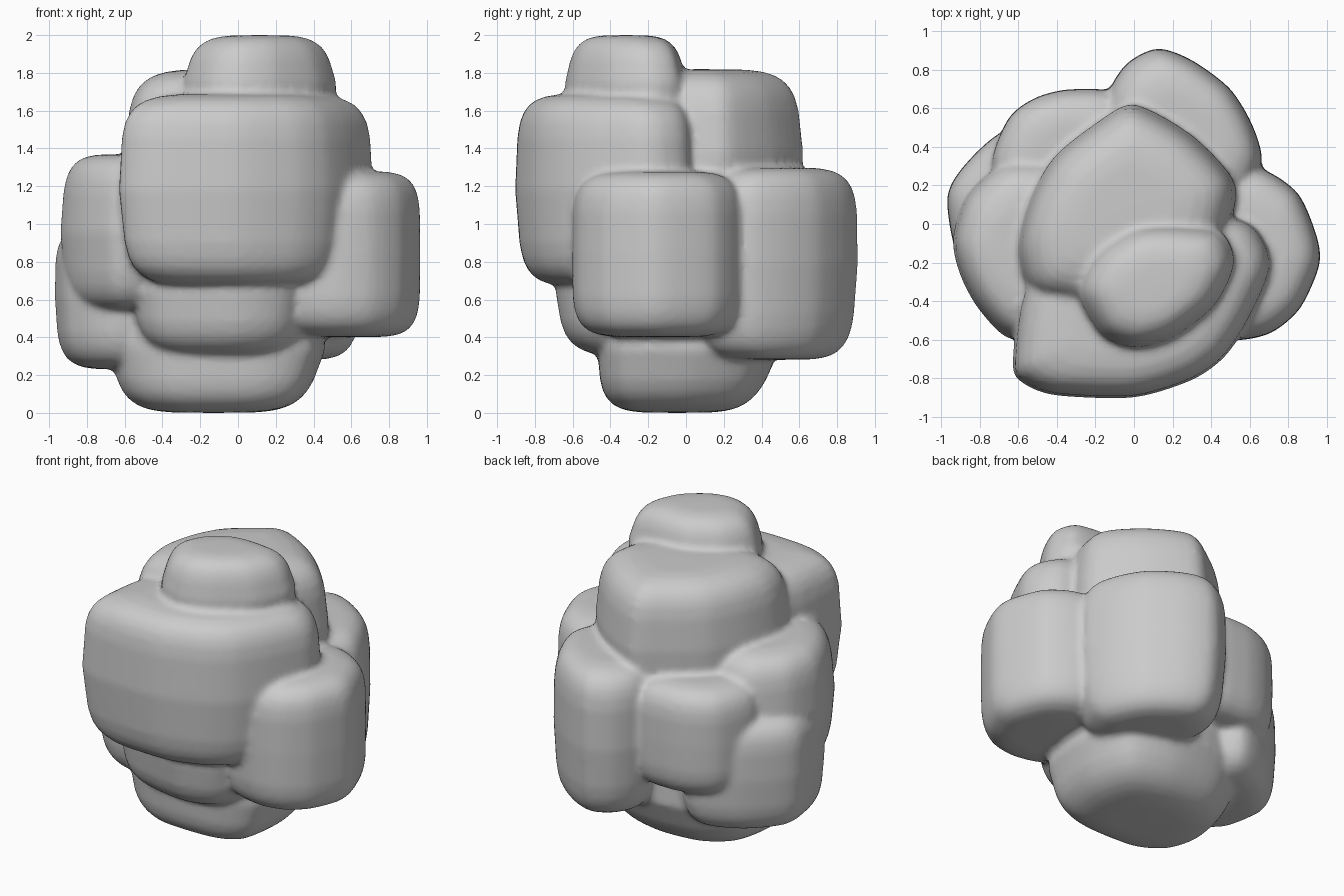
import bpy, bmesh, math
from mathutils import Vector

if "Cube" in bpy.data.objects:
    bpy.data.objects.remove(bpy.data.objects["Cube"])

bm = bmesh.new()
LEVELS, STEPS = 16, 5


def smooth_loop(pts):
    """Closed smooth curve through the outline points."""
    p = [Vector(q) for q in pts]
    n, out = len(p), []
    for i in range(n):
        a, b, c, d = p[i - 1], p[i], p[(i + 1) % n], p[(i + 2) % n]
        for k in range(STEPS):
            t = k / STEPS
            out.append(b + 0.4 * t * (c - a) * (1 - t) ** 2
                       + (c - b) * t * t * (3 - 2 * t)
                       - 0.4 * (d - b) * t * t * (1 - t))
    return out


def lump(outline, z0, z1, e=0.42, low=1.0, high=1.0, lean=(0, 0)):
    """Boxy rounded lump: plan outline swept through a superellipse profile.
    low / high taper the ends, lean shifts the lower end sideways."""
    loop = smooth_loop(outline)
    mid = Vector(((min(v.x for v in loop) + max(v.x for v in loop)) / 2,
                  (min(v.y for v in loop) + max(v.y for v in loop)) / 2))
    rings = []
    for j in range(1, LEVELS):
        a = -math.pi / 2 + math.pi * j / LEVELS
        h = math.copysign(abs(math.sin(a)) ** e, math.sin(a))
        s = math.cos(a) ** e * (1 + (high - 1) * max(h, 0) + (low - 1) * max(-h, 0))
        z = (z0 + z1) / 2 + h * (z1 - z0) / 2
        c = mid + Vector(lean) * max(-h, 0)
        rings.append([bm.verts.new((*(c + (v - mid) * s), z)) for v in loop])
    n = len(loop)
    for r, q in zip(rings, rings[1:]):
        for i in range(n):
            bm.faces.new((r[i], r[(i + 1) % n], q[(i + 1) % n], q[i]))
    for ring, c, z in ((rings[0], mid + Vector(lean), z0), (rings[-1], mid, z1)):
        tip = bm.verts.new((*c, z))
        for i in range(n):
            bm.faces.new((ring[i], ring[(i + 1) % n], tip))


# Base
lump([(-0.68, -0.05), (-0.6, -0.3), (-0.35, -0.45), (0.15, -0.46), (0.4, -0.34),
      (0.46, 0.05), (0.36, 0.38), (0.05, 0.49), (-0.35, 0.46), (-0.6, 0.28)],
     0, 0.66, 0.45, low=0.83, lean=(-0.02, -0.06))
# Low front lump
lump([(-0.56, -0.4), (-0.42, -0.6), (0, -0.69), (0.27, -0.6), (0.42, -0.3),
      (0.2, 0.2), (-0.5, 0.2)], 0.3, 0.98, 0.48, low=0.9)
# Low left lump
lump([(-0.97, 0.12), (-0.9, 0.28), (-0.7, 0.47), (-0.4, 0.57), (-0.2, 0.3),
      (-0.3, -0.25), (-0.65, -0.36), (-0.9, -0.2)], 0.23, 1.0, 0.44, low=0.95)
# Left lump
lump([(-0.94, -0.08), (-0.9, -0.27), (-0.8, -0.45), (-0.63, -0.6), (-0.35, -0.5),
      (-0.2, 0), (-0.35, 0.3), (-0.66, 0.33), (-0.87, 0.15)], 0.54, 1.37, 0.42, low=0.92, high=0.93)
# Back left lump
lump([(-0.74, 0.3), (-0.65, 0.55), (-0.5, 0.66), (-0.3, 0.7), (-0.05, 0.64),
      (0, 0.1), (-0.6, 0.05)], 0.5, 1.23, 0.46)
# Back lump
lump([(-0.14, 0.6), (-0.05, 0.82), (0.12, 0.91), (0.3, 0.85), (0.5, 0.7), (0.62, 0.5),
      (0.66, 0.3), (0.5, 0.05), (0, 0.05)], 0.28, 1.3, 0.4, low=0.93)
# Right lump
lump([(0.65, 0.29), (0.85, 0.16), (0.95, -0.07), (0.96, -0.22), (0.86, -0.44),
      (0.7, -0.57), (0.48, -0.6), (0.24, -0.48), (0.22, 0.1), (0.4, 0.28)], 0.4, 1.28, 0.4)
# Large front lump
lump([(-0.63, -0.72), (-0.57, -0.83), (-0.4, -0.89), (0, -0.9), (0.3, -0.81), (0.47, -0.69),
      (0.6, -0.5), (0.71, -0.25), (0.69, -0.1), (0.55, 0.03), (0, 0.1), (-0.53, -0.25)],
     0.67, 1.69, 0.37, low=0.93, high=0.97)
# Upper back lump
lump([(0, 0.62), (-0.2, 0.52), (-0.42, 0.34), (-0.55, 0.1), (-0.6, -0.15), (-0.5, -0.38),
      (0, -0.45), (0.4, -0.25), (0.5, 0), (0.52, 0.22), (0.3, 0.46)], 0.95, 1.82, 0.44, high=0.93)
# Crown
lump([(-0.29, -0.35), (-0.2, -0.15), (0, -0.02), (0.2, 0), (0.45, -0.04), (0.52, -0.2),
      (0.42, -0.42), (0.2, -0.59), (0, -0.64), (-0.17, -0.57)], 1.5, 2.0, 0.48, high=0.84)
# Inner core
lump([(0.45, 0), (0.3, 0.35), (-0.3, 0.35), (-0.45, 0), (-0.3, -0.35), (0.3, -0.35)], 0.2, 1.5)

bmesh.ops.recalc_face_normals(bm, faces=bm.faces)
mesh = bpy.data.meshes.new("lumpy_mass")
bm.to_mesh(mesh)
bm.free()
body = bpy.data.objects.new("lumpy_mass", mesh)
bpy.context.collection.objects.link(body)

# Fuse the lumps and soften the creases
fuse = body.modifiers.new("fuse", 'REMESH')
fuse.mode = 'VOXEL'
fuse.voxel_size = 0.022
fuse.use_smooth_shade = True
soft = body.modifiers.new("soften", 'SMOOTH')
soft.factor = 0.5
soft.iterations = 3
